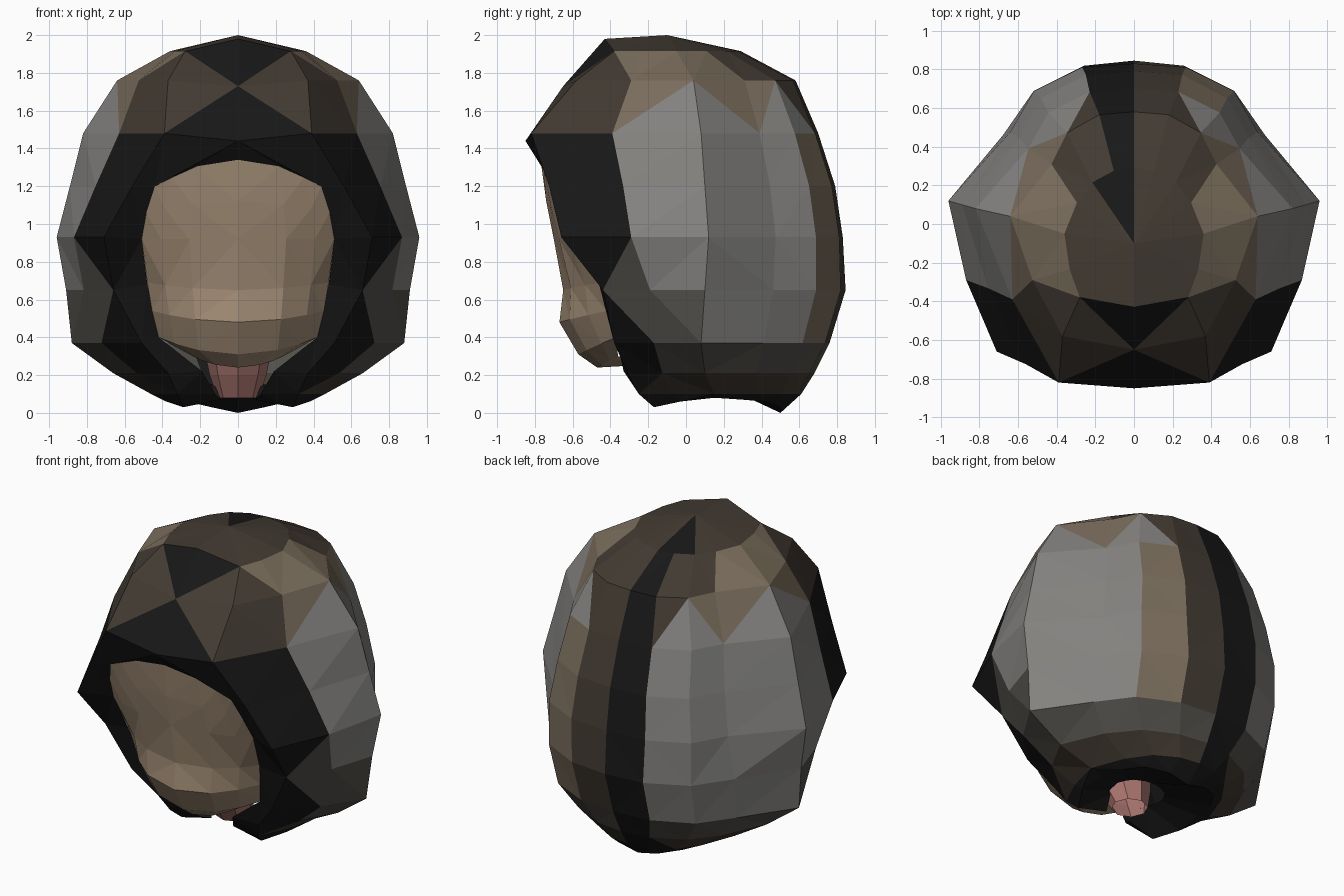
import bpy, bmesh, math

if "Cube" in bpy.data.objects:
    bpy.data.objects.remove(bpy.data.objects["Cube"])

def material(name, rgb):
    m = bpy.data.materials.new(name)
    m.diffuse_color = (*rgb, 1)
    m.use_nodes = True
    m.node_tree.nodes["Principled BSDF"].inputs["Base Color"].default_value = m.diffuse_color
    return m

BLACK = material("black_hair", (.009, .009, .009))
BROWN = material("brown_hair", (.055, .043, .032))
TAN = material("tan_hair", (.19, .15, .105))
GREY = material("grey_hair", (.23, .225, .215))
DARK_GREY = material("dark_grey_hair", (.085, .08, .07))
FACE = material("face_tan", (.36, .265, .18))
PINK = material("pink_skin", (.40, .18, .16))

def build(name, half_rows, mats, pick, extra=()):
    """Loft half rows, mirror them, triangulate into flat facets and colour each facet."""
    bm = bmesh.new()
    for s in (1, -1):
        grid = [[bm.verts.new((s * x, y, z)) for x, y, z in r] for r in half_rows]
        polys = [(a[i], a[i + 1], b[i + 1], b[i])
                 for a, b in zip(grid, grid[1:]) for i in range(len(a) - 1)]
        polys += [[bm.verts.new((s * x, y, z)) for x, y, z in p] for p in extra]
        for p in polys:
            bm.faces.new(p if s == 1 else list(p)[::-1])
    bmesh.ops.remove_doubles(bm, verts=bm.verts, dist=.0005)
    bmesh.ops.triangulate(bm, faces=bm.faces)
    bmesh.ops.recalc_face_normals(bm, faces=bm.faces)
    for f in bm.faces:
        f.material_index = mats.index(pick(f.calc_center_median()))
    me = bpy.data.meshes.new(name)
    bm.to_mesh(me)
    bm.free()
    for m in mats:
        me.materials.append(m)
    ob = bpy.data.objects.new(name, me)
    bpy.context.collection.objects.link(ob)
    return ob

# Hair: each row holds z, front-edge point (z, x, y), hood corner (x, y),
# half width, y of widest point and back y
hair_rows = [
    (1.915, 1.98, 0, -.43, .28, -.38, .36, -.05, .29),
    (1.76, 1.73, 0, -.65, .37, -.58, .64, .04, .58),
    (1.48, 1.44, 0, -.85, .39, -.82, .82, .08, .70),
    (1.20, 1.20, .44, -.70, .56, -.725, .89, .10, .79),
    (.93, .92, .51, -.57, .71, -.66, .96, .12, .83),
    (.65, .68, .48, -.46, .66, -.44, .91, .10, .845),
    (.37, .40, .42, -.37, .51, -.38, .88, .08, .76),
    (.21, .22, .19, -.33, .37, -.31, .66, .10, .68),
    (.10, .10, .12, -.22, .32, -.25, .46, .15, .61),
]
# Rear quarter cross-sections: angular above, rounder near the nape
ANGULAR = [(1, 0), (.667, .50), (.54, .80), (.28, .973), (0, 1)]
ROUND = [(1, 0), (.82, .47), (.60, .78), (.29, .956), (0, 1)]

def hair_row(z, ez, ex, ey, rx, ry, w, yw, b):
    mid = ((rx + w) * .52, (ry + yw) / 2 - .02, z)
    section = ANGULAR if .5 < z < 1.8 else ROUND
    k = .5 if .3 < z < .7 else 0        # soften the step between sections
    back = []
    for (u, v), (p, q) in zip(section, ANGULAR if z < .5 else ROUND):
        u, v = u + (p - u) * k, v + (q - v) * k
        back.append((w * u, yw + (b - yw) * v, z))
    return [(ex, ey, ez), (rx, ry, z), mid] + back

rows = [hair_row(*r) for r in hair_rows]
crown = [(0, -.1, 2.0)] * 8
# Hanging lower edge with front locks and a rear tip, then the tucked-under inner edge
hem = [(.09, -.15, .07), (.29, -.17, .03), (.38, -.03, .06), (.37, .15, .08),
       (.34, .30, .07), (.27, .42, .06), (.14, .50, .03), (0, .50, .00)]
inner = [(.12, -.08, .14), (.15, -.05, .15), (.16, 0, .15), (.17, .05, .15),
         (.15, .1, .15), (.12, .14, .15), (.06, .17, .15), (0, .18, .15)]

# Fringe filling the arch above the brow
tip, corner = (0, -.85, 1.44), (.44, -.70, 1.20)
fringe = [(tip, (.22, -.755, 1.305), (0, -.77, 1.34)),
          (tip, corner, (.22, -.755, 1.305))]

def hair_colour(c):
    ax = abs(c.x)
    if c.z < 1.5 and c.y < -.36 - .12 * (c.z - .8) or c.z < .13:
        return BLACK
    if c.y < -.38 and ax < .14 or c.y < -.2 and c.z < .45:
        return BLACK
    if c.z > 1.6 and c.y > -.05 and -.14 < c.x < 0:
        return BLACK
    if c.z <= 1.6 and c.y > .12 and -.24 < c.x < 0:
        return BLACK
    if c.z < .2:
        return BROWN
    if c.z < .33:
        return DARK_GREY
    if c.y > .1 and 0 < c.x < .3:
        return BROWN
    if c.z > 1.6:
        return TAN if ax > .36 and c.y > -.35 else BROWN
    if c.y > .62 and c.x > 0:
        return TAN
    if c.y < -.22 or c.y < 0 and c.z < .6:
        return DARK_GREY if c.z < 1.2 else BROWN
    return GREY

build("hair", [crown] + rows + [hem, inner],
      [BLACK, BROWN, TAN, GREY, DARK_GREY], hair_colour, fringe)

# Face: centre z, edge z, centre y, edge x, edge y
face_rows = [
    (1.34, 1.20, -.77, .44, -.70), (1.12, 1.06, -.74, .485, -.64),
    (.92, .92, -.70, .51, -.57), (.65, .69, -.65, .48, -.46),
    (.48, .54, -.67, .455, -.42), (.31, .40, -.57, .42, -.37),
    (.24, .30, -.47, .24, -.36), (.25, .27, -.30, .17, -.24),
]
face = [[(ex * t, cy + (ey - cy) * t ** 2.2, cz + (ez - cz) * t * t)
         for t in (0, .5, .8, 1)] for cz, ez, cy, ex, ey in face_rows]
build("face", face, [FACE], lambda c: FACE)

# Neck: short open tapered tube under the chin
def neck_ring(r, y, z):
    return [(r * math.sin(k * math.pi / 4), y - r * math.cos(k * math.pi / 4), z)
            for k in range(5)]

build("neck", [neck_ring(.18, -.12, .34), neck_ring(.15, -.08, .2), neck_ring(.11, -.04, .08)],
      [PINK], lambda c: PINK)
